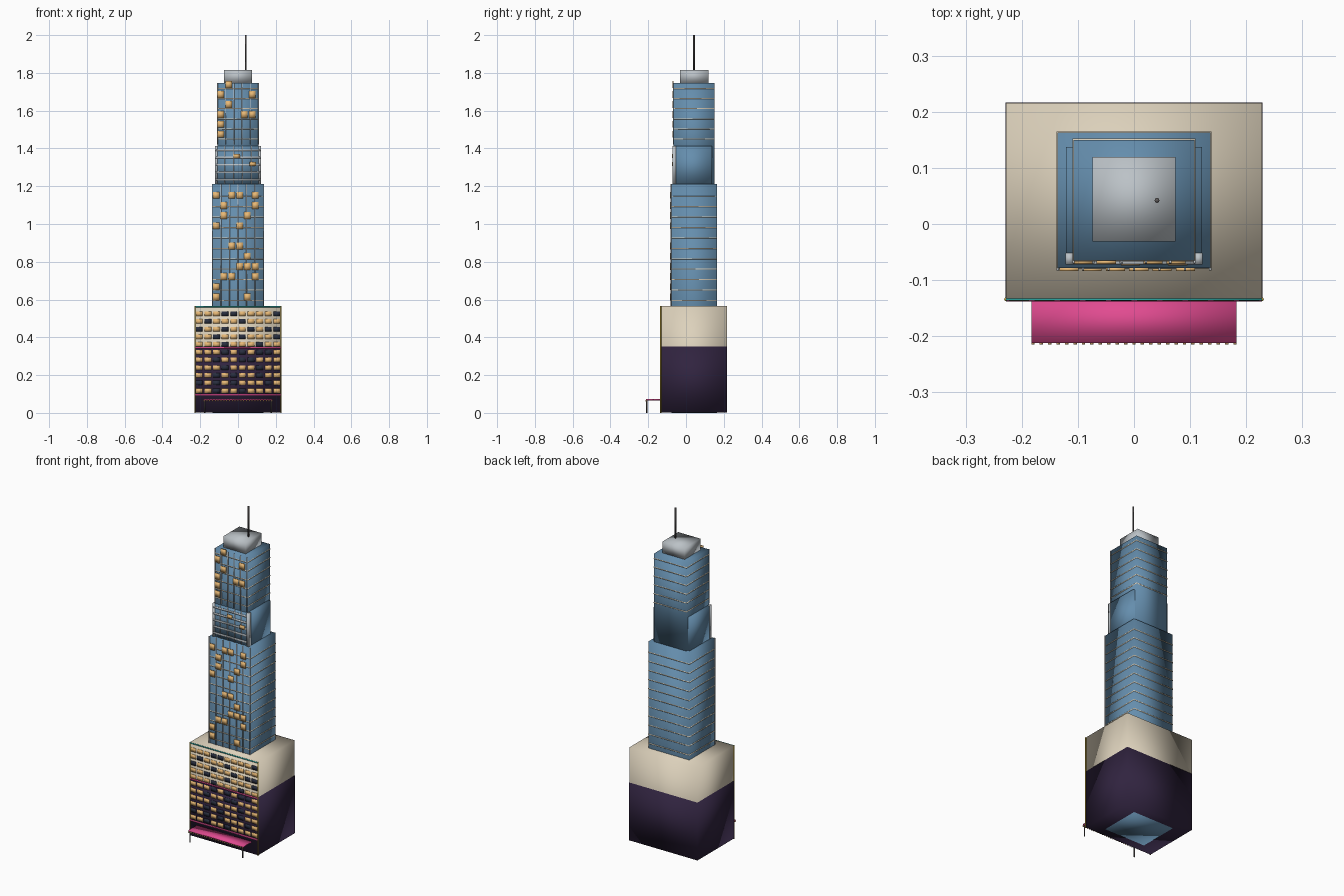
import bpy, bmesh
from mathutils import Matrix

old = bpy.data.objects.get("Cube")
if old:
    bpy.data.objects.remove(old, do_unlink=True)


def material(name, r, g, b):
    m = bpy.data.materials.new(name)
    m.diffuse_color = (r, g, b, 1)
    m.use_nodes = True
    m.node_tree.nodes["Principled BSDF"].inputs["Base Color"].default_value = (r, g, b, 1)
    return m


CREAM = material("cream stone", 0.72, 0.64, 0.50)
PURPLE = material("dark purple", 0.03, 0.017, 0.05)
PINK = material("hot pink", 0.75, 0.07, 0.28)
GLASS = material("blue glass", 0.13, 0.27, 0.42)
GOLD = material("lit window", 0.80, 0.48, 0.18)
DARK = material("dark window", 0.022, 0.028, 0.05)
STEEL = material("pale steel", 0.50, 0.54, 0.57)
YELLOW = material("yellow trim", 0.60, 0.42, 0.05)
TEAL = material("teal trim", 0.03, 0.45, 0.42)
METAL = material("dark metal", 0.11, 0.10, 0.10)


def finish(name, bm, mat):
    mesh = bpy.data.meshes.new(name)
    bm.to_mesh(mesh)
    bm.free()
    mesh.materials.append(mat)
    for p in mesh.polygons:
        p.use_smooth = True
    obj = bpy.data.objects.new(name, mesh)
    bpy.context.collection.objects.link(obj)
    return obj


def boxes(name, mat, spans):
    """One object from boxes given as (x0, x1, y0, y1, z0, z1)."""
    bm = bmesh.new()
    for x0, x1, y0, y1, z0, z1 in spans:
        mid = Matrix.Translation(((x0 + x1) / 2, (y0 + y1) / 2, (z0 + z1) / 2))
        size = Matrix.Diagonal((x1 - x0, y1 - y0, z1 - z0, 1))
        bmesh.ops.create_cube(bm, size=1, matrix=mid @ size)
    return finish(name, bm, mat)


def rods(name, mat, spots, radius, z0, z1):
    """Upright round rods at (x, y) spots."""
    bm = bmesh.new()
    for x, y in spots:
        bmesh.ops.create_cone(bm, cap_ends=True, segments=8, radius1=radius, radius2=radius,
                              depth=z1 - z0, matrix=Matrix.Translation((x, y, (z0 + z1) / 2)))
    return finish(name, bm, mat)


def pane(x, z, w, h, front):
    return (x - w / 2, x + w / 2, front - 0.004, front + 0.002, z - h / 2, z + h / 2)


# Podium: pale upper storeys, dark lower storeys
W, FRONT, BACK, TOP = 0.228, -0.133, 0.216, 0.565
boxes("podium_upper", CREAM, [(-W, W, FRONT, BACK, 0.004, TOP)])
E = 0.0008
boxes("podium_lower", PURPLE, [(-W - E, W + E, FRONT - E, BACK + E, 0.002, 0.352)])

# Podium windows: g is lit, d is dark
rows = ["gggddggggd", "gdgggdgggg", "dggdggdgdd", "ggdggdgggd", "gggdgggdgg",
        "gggdgdgddg", "ggdggddggg", "gggdgggdgg", "ggdgdggdgg", "dgdgdgggdg", "ggdggdgggg"]
panes = {"g": [], "d": []}
for r, row in enumerate(rows):
    for c, kind in enumerate(row):
        panes[kind].append(pane(-0.205 + 0.0456 * c, 0.525 - 0.0407 * r, 0.036, 0.024, FRONT))
boxes("podium_lit_windows", GOLD, panes["g"])
boxes("podium_dark_windows", DARK, panes["d"])

# Podium trim strips
boxes("pink_trim", PINK, [(-W, W, FRONT - 0.005, FRONT, z - 0.004, z + 0.004) for z in (0.346, 0.096)])
boxes("teal_trim", TEAL, [(-W, W, FRONT - 0.003, FRONT, TOP - 0.006, TOP)])
rods("corner_trim", YELLOW, [(s * W, FRONT - 0.001) for s in (-1, 1)], 0.0035, 0, TOP)

# Entrance canopy with bulbs and posts
boxes("canopy", PINK, [(-0.183, 0.183, -0.212, FRONT, 0.066, 0.074)])
boxes("canopy_bulbs", GOLD, [(x - 0.003, x + 0.003, -0.215, -0.209, 0.060, 0.067)
                             for x in (-0.18 + 0.015 * i for i in range(25))])
rods("canopy_posts", METAL, [(s * 0.176, -0.207) for s in (-1, 1)], 0.0035, 0, 0.067)


def tower(name, w, front, back, z0, z1, floor0, floor_gap, floors, bays):
    """Glass shaft with floor bands on all sides and front mullions."""
    boxes(name, GLASS, [(-w, w, front, back, z0, z1)])
    e = 0.002
    boxes(name + "_floor_bands", CREAM,
          [(-w - e, w + e, front - e, back + e, z - 0.0025, z + 0.0025)
           for z in (floor0 + floor_gap * i for i in range(floors))])
    xs = [-w + 2 * w * i / bays for i in range(bays + 1)]
    boxes(name + "_mullions", STEEL,
          [(x - 0.002, x + 0.002, front - 0.005, front, floor0 - 0.03, z1) for x in xs])


tower("lower_tower", 0.136, -0.078, 0.163, 0, 1.212, 0.595, 0.0552, 11, 6)
tower("upper_tower", 0.108, -0.065, 0.150, 1.2, 1.747, 1.45, 0.0535, 6, 5)

# Middle storeys with a pale front frame
boxes("middle_storeys", GLASS, [(-0.121, 0.121, -0.066, 0.137, 1.2, 1.412)])
boxes("middle_corner_posts", STEEL,
      [(x - 0.007, x + 0.007, -0.072, -0.052, 1.212, 1.412) for x in (-0.115, 0.115)])
boxes("middle_bands", STEEL, [(-0.121, 0.121, -0.072, -0.064, z - 0.0045, z + 0.0045)
                              for z in (1.235 + 0.039 * i for i in range(5))])
boxes("middle_mullions", STEEL, [(x - 0.002, x + 0.002, -0.070, -0.064, 1.212, 1.412)
                                 for x in (-0.072, -0.024, 0.024, 0.072)])


# Lit tower windows: each string lists the lit columns of one floor
def lit(name, floors, x0, z0, gap, front):
    boxes(name, GOLD, [pane(x0 + 0.0415 * int(c), z0 - gap * r, 0.034, 0.036, front)
                       for r, cols in enumerate(floors) for c in cols])


lit("lower_lit_windows", ["0235", "15", "14", "03", "", "23", "4", "345", "125", "0", "04"],
    -0.116, 1.152, 0.0538, -0.080)
lit("upper_lit_windows", ["1", "04", "1", "045", "0", "0"][:3] + ["034", "0", "0"],
    -0.091, 1.738, 0.0525, -0.067)
boxes("middle_lit_windows", GOLD, [pane(-0.006, 1.36, 0.034, 0.022, -0.070),
                                   pane(0.078, 1.318, 0.034, 0.022, -0.070)])

# Roof cap and mast
boxes("roof_cap", STEEL, [(-0.074, 0.074, -0.031, 0.119, 1.745, 1.816)])
rods("mast", METAL, [(0.041, 0.042)], 0.0045, 1.81, 2.0)
